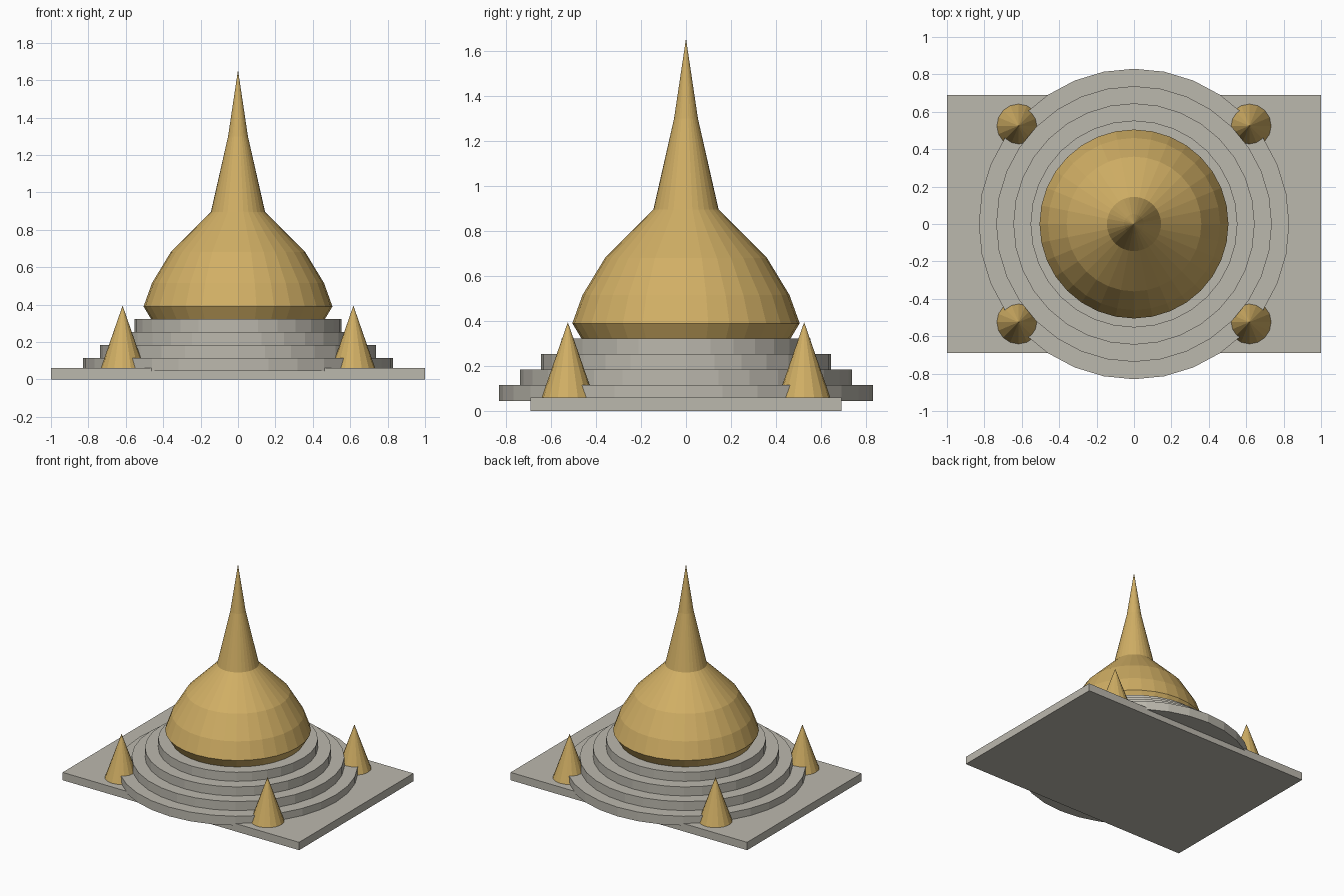
import bpy
import math

if "Cube" in bpy.data.objects:
    bpy.data.objects.remove(bpy.data.objects["Cube"])


def material(name, color):
    m = bpy.data.materials.new(name)
    m.diffuse_color = (*color, 1)
    m.use_nodes = True
    m.node_tree.nodes["Principled BSDF"].inputs["Base Color"].default_value = m.diffuse_color
    return m


STONE = material("pale_stone", (0.50, 0.48, 0.42))
GOLD = material("gold", (0.64, 0.43, 0.13))


def lathe(name, profile, sides, mat, location=(0, 0, 0)):
    """Revolve (radius, height) points about z; zero radius makes a tip."""
    verts, faces, rings = [], [], []
    for r, z in profile:
        n = sides if r > 0 else 1
        rings.append(range(len(verts), len(verts) + n))
        for i in range(n):
            a = 2 * math.pi * i / sides
            verts.append((r * math.cos(a), r * math.sin(a), z))
    faces.append(tuple(reversed(rings[0])))
    for low, high in zip(rings, rings[1:]):
        for i in range(sides):
            j = (i + 1) % sides
            if len(high) == 1:
                faces.append((low[i], low[j], high[0]))
            else:
                faces.append((low[i], low[j], high[j], high[i]))
    if len(rings[-1]) > 1:
        faces.append(tuple(rings[-1]))
    mesh = bpy.data.meshes.new(name)
    mesh.from_pydata(verts, [], faces)
    mesh.materials.append(mat)
    ob = bpy.data.objects.new(name, mesh)
    ob.location = location
    bpy.context.collection.objects.link(ob)
    return ob


# Rectangular plinth
bpy.ops.mesh.primitive_cube_add(size=1, location=(0, 0, 0.03))
plinth = bpy.context.object
plinth.name = "plinth"
plinth.scale = (2, 1.38, 0.06)
plinth.data.materials.append(STONE)

# Stepped round terraces
for i, radius in enumerate((0.83, 0.737, 0.645, 0.553)):
    bottom = 0.045 + 0.069 * i
    lathe(f"terrace_{i + 1}", [(radius, bottom), (radius, bottom + 0.07)], 32, STONE)

# Bell dome
lathe("dome", [(0.46, 0.315), (0.505, 0.39), (0.46, 0.515), (0.36, 0.68),
               (0.145, 0.895)], 32, GOLD)

# Tapering spire
lathe("spire", [(0.145, 0.895), (0.053, 1.30), (0, 1.655)], 32, GOLD)

# Corner cones
for sx in (-1, 1):
    for sy in (-1, 1):
        side = ("left" if sx < 0 else "right") + ("_front" if sy < 0 else "_back")
        lathe(f"corner_cone_{side}", [(0.117, 0), (0, 0.337)], 16, GOLD,
              (sx * 0.617, sy * 0.525, 0.058))
